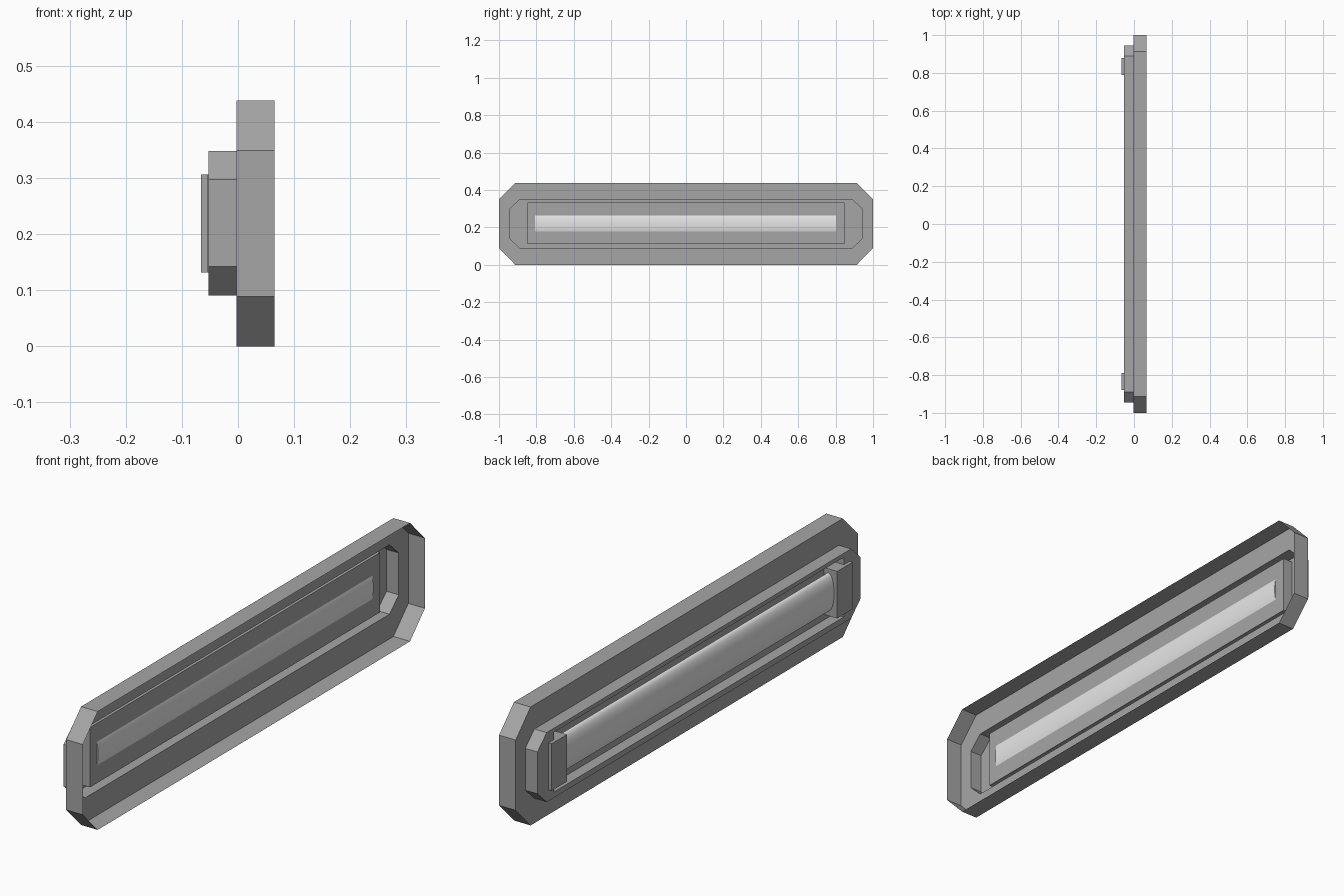
import bpy
import bmesh
from math import radians

cube = bpy.data.objects.get("Cube")
if cube:
    bpy.data.objects.remove(cube, do_unlink=True)


def make_material(name, value):
    mat = bpy.data.materials.new(name)
    mat.use_nodes = True
    colour = (value, value, value, 1)
    mat.diffuse_color = colour
    mat.node_tree.nodes["Principled BSDF"].inputs["Base Color"].default_value = colour
    return mat


grey = make_material("housing grey", 0.38)
white = make_material("lamp white", 0.8)


def finish(name, bm, mat):
    mesh = bpy.data.meshes.new(name)
    bm.to_mesh(mesh)
    bm.free()
    obj = bpy.data.objects.new(name, mesh)
    bpy.context.collection.objects.link(obj)
    mesh.materials.append(mat)
    return obj


def ring(bm, x, y, low, high, cut_y=0, cut_z=0):
    """Rectangle across y and z with chamfered corners, as eight vertices."""
    points = [(-y + cut_y, low), (y - cut_y, low), (y, low + cut_z), (y, high - cut_z),
              (y - cut_y, high), (-y + cut_y, high), (-y, high - cut_z), (-y, low + cut_z)]
    return [bm.verts.new((x, py, pz)) for py, pz in points]


# Open-backed stepped housing with a recessed tray
FLOOR = -0.012
bm = bmesh.new()
rings = [
    ring(bm, 0.065, 1.0, 0, 0.438, 0.087, 0.089),
    ring(bm, -0.003, 1.0, 0, 0.438, 0.087, 0.089),
    ring(bm, -0.003, 0.944, 0.091, 0.348, 0.054, 0.051),
    ring(bm, -0.053, 0.944, 0.091, 0.348, 0.054, 0.051),
    ring(bm, -0.053, 0.848, 0.112, 0.333),
    ring(bm, FLOOR, 0.848, 0.112, 0.333),
]
for a, b in zip(rings, rings[1:]):
    for i in range(8):
        j = (i + 1) % 8
        bm.faces.new((a[i], b[i], b[j], a[j]))
bm.faces.new(rings[-1][::-1])
bmesh.ops.remove_doubles(bm, verts=bm.verts[:], dist=0.0001)
finish("housing", bm, grey)

# End holders: a block in the tray with a lip over the housing face
profile = [(-0.066, 0.79), (-0.066, 0.88), (-0.0532, 0.88),
           (-0.0532, 0.847), (FLOOR, 0.847), (FLOOR, 0.79)]
for name, side in (("back_holder", 1), ("front_holder", -1)):
    bm = bmesh.new()
    face = bm.faces.new([bm.verts.new((x, y * side, 0.132)) for x, y in profile])
    grown = bmesh.ops.extrude_face_region(bm, geom=[face])["geom"]
    top = [v for v in grown if isinstance(v, bmesh.types.BMVert)]
    bmesh.ops.translate(bm, verts=top, vec=(0, 0, 0.174))
    bmesh.ops.recalc_face_normals(bm, faces=bm.faces[:])
    finish(name, bm, grey)

# Flattened lamp tube, slightly proud of the tray floor at the back
bpy.ops.mesh.primitive_cylinder_add(vertices=48, radius=1, depth=1.61,
                                    location=(-0.03, -0.003, 0.221),
                                    rotation=(radians(90), 0, 0))
tube = bpy.context.object
tube.name = "lamp_tube"
tube.scale = (0.023, 0.07, 1)
bpy.ops.object.transform_apply(location=False, rotation=True, scale=True)
tube.data.materials.append(white)
bpy.ops.object.shade_smooth_by_angle(angle=radians(40))
